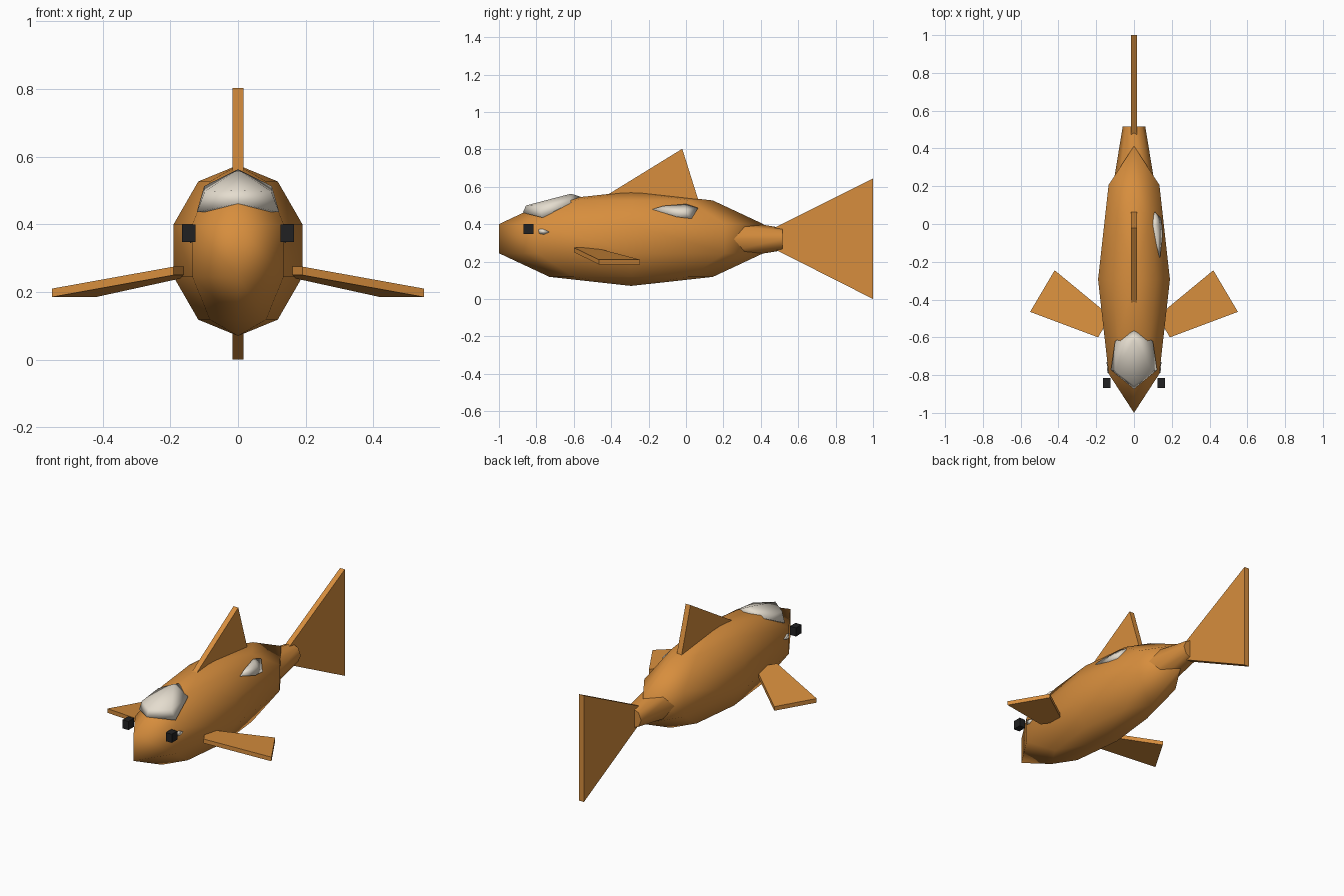
import bpy, bmesh, math
from mathutils import Matrix, Vector

if "Cube" in bpy.data.objects:
    bpy.data.objects.remove(bpy.data.objects["Cube"])


def material(name, rgb):
    m = bpy.data.materials.new(name)
    m.diffuse_color = (*rgb, 1)
    m.use_nodes = True
    m.node_tree.nodes["Principled BSDF"].inputs["Base Color"].default_value = m.diffuse_color
    return m


ORANGE = material("orange scales", (0.68, 0.27, 0.047))
CREAM = material("cream patch", (0.78, 0.72, 0.62))
BLACK = material("black eye", (0.015, 0.015, 0.016))


def finish(name, bm, mat, smooth=False):
    bmesh.ops.recalc_face_normals(bm, faces=bm.faces)
    for f in bm.faces:
        f.smooth = smooth
    me = bpy.data.meshes.new(name)
    bm.to_mesh(me)
    bm.free()
    me.materials.append(mat)
    ob = bpy.data.objects.new(name, me)
    bpy.context.collection.objects.link(ob)
    return ob


def slab(name, corners, offset):
    """Prism from a corner outline pushed along an offset."""
    bm = bmesh.new()
    face = bm.faces.new([bm.verts.new(c) for c in corners])
    ext = bmesh.ops.extrude_face_region(bm, geom=[face], use_keep_orig=True)
    moved = [g for g in ext["geom"] if isinstance(g, bmesh.types.BMVert)]
    bmesh.ops.translate(bm, verts=moved, vec=offset)
    return finish(name, bm, ORANGE)


def patch(name, points):
    """Cream spot: a convex shell that just breaks through the skin."""
    bm = bmesh.new()
    verts = [bm.verts.new(p) for p in points]
    res = bmesh.ops.convex_hull(bm, input=verts)
    loose = [v for v in bm.verts if not v.link_faces]
    bmesh.ops.delete(bm, geom=loose, context="VERTS")
    return finish(name, bm, CREAM, True)


# Body: coarse smooth ellipsoid
bm = bmesh.new()
bmesh.ops.create_uvsphere(bm, u_segments=8, v_segments=5, radius=1)
bmesh.ops.transform(bm, verts=bm.verts, matrix=Matrix.Translation((0, -0.293, 0.3225))
                    @ Matrix.Diagonal((0.2, 0.743, 0.2525, 1)))
finish("body", bm, ORANGE, True)

# Tail stem: tapered cylinder running back out of the body
bm = bmesh.new()
bmesh.ops.create_cone(bm, cap_ends=True, segments=8, radius1=0.118, radius2=0.06, depth=0.355)
bmesh.ops.transform(bm, verts=bm.verts, matrix=Matrix.Translation((0, 0.3375, 0.32))
                    @ Matrix.Rotation(-math.pi / 2, 4, "X"))
stem = finish("tail_stem", bm, ORANGE)
for p in stem.data.polygons:
    p.use_smooth = len(p.vertices) == 4

# Upright fins
T = 0.032
slab("tail_fin", [(-T / 2, 0.36, 0.324), (-T / 2, 1, 0.645), (-T / 2, 1, 0)], (T, 0, 0))
slab("back_fin", [(-T / 2, -0.42, 0.557), (-T / 2, -0.02, 0.803), (-T / 2, 0.075, 0.50)], (T, 0, 0))

for s, side in ((1, "right"), (-1, "left")):
    # Side fins
    slab(side + "_side_fin", [(s * 0.19, -0.60, 0.25), (s * 0.55, -0.465, 0.185),
                              (s * 0.42, -0.245, 0.185), (s * 0.124, -0.489, 0.25)], (0, 0, 0.025))
    # Eyes
    bm = bmesh.new()
    bmesh.ops.create_cube(bm, size=1)
    bmesh.ops.transform(bm, verts=bm.verts, matrix=Matrix.Translation((s * 0.145, -0.843, 0.374))
                        @ Matrix.Diagonal((0.04, 0.053, 0.052, 1)))
    finish(side + "_eye", bm, BLACK)
    # Small cheek spots
    patch(side + "_cheek_spot", [(s * x, y, z) for x, y, z in (
        (0.139, -0.79, 0.372), (0.141, -0.785, 0.35), (0.142, -0.76, 0.345),
        (0.145, -0.73, 0.358), (0.142, -0.765, 0.375), (0.09, -0.75, 0.36))])

# Head patch
pts = [(0, -0.873, 0.462), (0, -0.855, 0.50), (0, -0.615, 0.563), (0, -0.565, 0.547), (0, -0.7, 0.44)]
for s in (1, -1):
    pts += [(s * 0.122, -0.772, 0.436), (s * 0.098, -0.78, 0.497), (s * 0.1, -0.62, 0.513)]
patch("head_patch", pts)

# Flank patch, right side only
patch("flank_patch", [(0.138, -0.18, 0.48), (0.127, -0.12, 0.498), (0.102, 0, 0.508),
                      (0.110, 0.065, 0.487), (0.143, 0.03, 0.43), (0.152, -0.05, 0.44),
                      (0.135, -0.01, 0.475), (0.06, -0.05, 0.43)])
